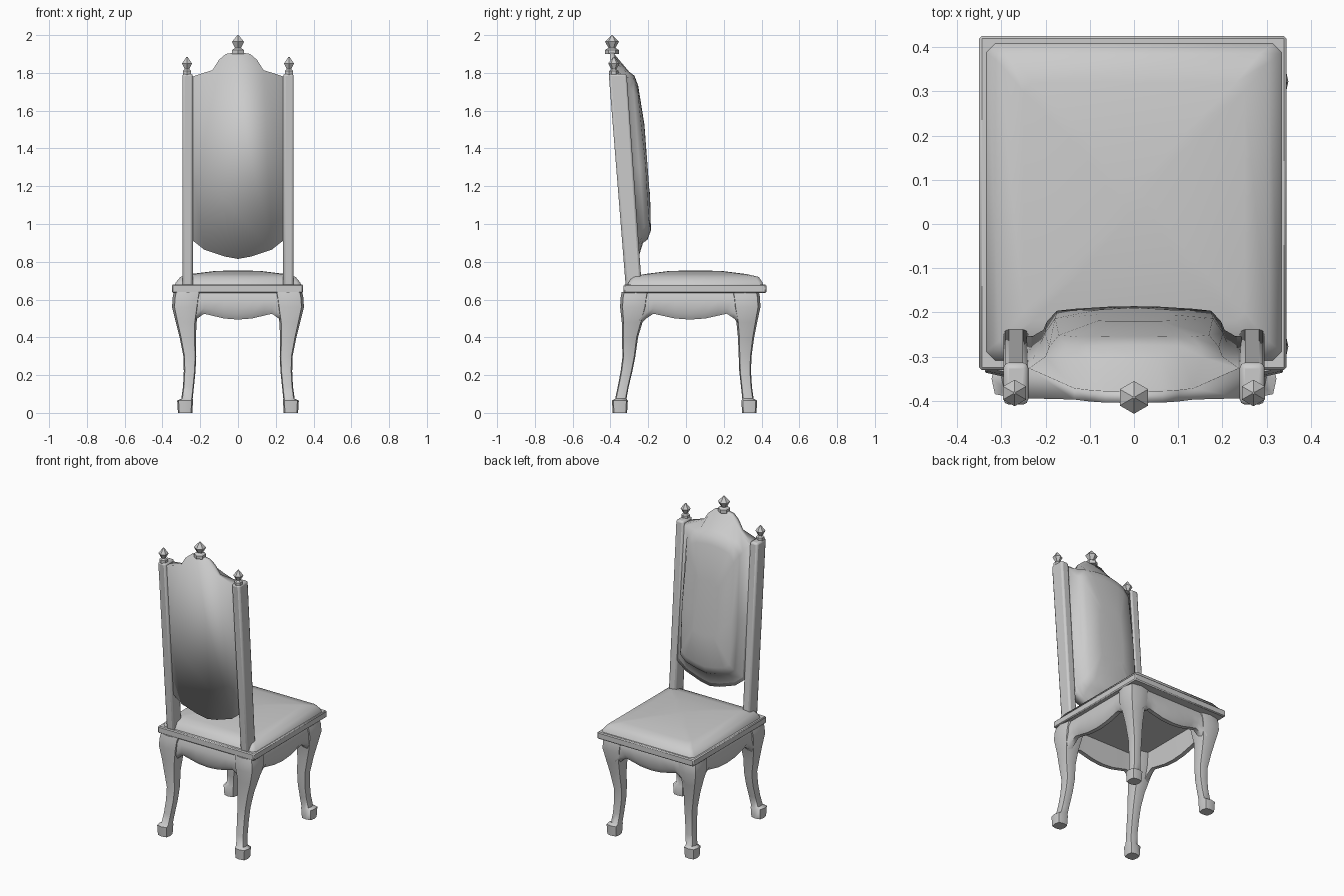
import bpy, bmesh, math
from mathutils import Vector

if "Cube" in bpy.data.objects:
    bpy.data.objects.remove(bpy.data.objects["Cube"])

mat = bpy.data.materials.new("plain_grey")
mat.use_nodes = True
GREY = (0.6, 0.6, 0.6, 1)
mat.diffuse_color = GREY
mat.node_tree.nodes["Principled BSDF"].inputs["Base Color"].default_value = GREY


def loft(name, rings, angle=40):
    """Skin a list of equal-sized closed rings and cap both ends."""
    bm = bmesh.new()
    rows = [[bm.verts.new(p) for p in ring] for ring in rings]
    n = len(rows[0])
    for a, b in zip(rows, rows[1:]):
        for i in range(n):
            j = (i + 1) % n
            bm.faces.new((a[i], a[j], b[j], b[i]))
    bm.faces.new(rows[0][::-1])
    bm.faces.new(rows[-1])
    bmesh.ops.recalc_face_normals(bm, faces=bm.faces)
    me = bpy.data.meshes.new(name)
    bm.to_mesh(me)
    bm.free()
    me.materials.append(mat)
    ob = bpy.data.objects.new(name, me)
    bpy.context.collection.objects.link(ob)
    bpy.ops.object.select_all(action='DESELECT')
    ob.select_set(True)
    bpy.context.view_layer.objects.active = ob
    if angle:
        bpy.ops.object.shade_smooth_by_angle(angle=math.radians(angle))
    else:
        bpy.ops.object.shade_smooth()
    return ob


def bevel(ob, width, segments=1):
    mod = ob.modifiers.new("soft_edges", 'BEVEL')
    mod.width, mod.segments, mod.limit_method = width, segments, 'ANGLE'


def rect(x0, x1, y0, y1, z):
    return [(x0, y0, z), (x1, y0, z), (x1, y1, z), (x0, y1, z)]


# Seat board
board = loft("seat_board", [rect(-.35, .345, -.33, .425, z) for z in (.635, .68)])
bevel(board, .006)


# Seat cushion, a low dome of rounded rectangles
def soft_rect(hx, hy, cy, z, c):
    pts = []
    for sx, sy in ((1, 1), (-1, 1), (-1, -1), (1, -1)):
        ends = [(sx * hx, sy * (hy - c)), (sx * (hx - c), sy * hy)]
        pts += ends if sx * sy > 0 else ends[::-1]
    return [(x, cy + y, z) for x, y in pts]


loft("seat_cushion", [soft_rect(hx, hy, .05, z, .02) for hx, hy, z in
     ((.335, .36, .675), (.33, .355, .69), (.305, .335, .72), (.25, .27, .735),
      (.13, .15, .75), (.03, .03, .755))], 60)

# Curved legs: height, x, front y, back y, half width
LEG = [(0, .28, .335, -.35, .038), (.065, .28, .335, -.35, .042),
       (.075, .27, .328, -.345, .03), (.14, .262, .32, -.332, .029),
       (.22, .256, .313, -.315, .031), (.3, .255, .313, -.302, .034),
       (.4, .266, .318, -.297, .043), (.48, .274, .322, -.285, .055),
       (.56, .277, .322, -.277, .072), (.61, .272, .318, -.272, .074),
       (.64, .266, .312, -.266, .074)]
for side, sx in (("left", 1), ("right", -1)):
    for end, yi in (("front", 2), ("back", 3)):
        rings = []
        for s in LEG:
            ring = []
            for k in range(8):
                a = k * math.pi / 4
                r = s[4] * (1.16 if k % 2 else 1)
                ring.append((sx * s[1] + r * math.cos(a), s[yi] + r * math.sin(a), s[0]))
            rings.append(ring)
        loft(f"{end}_{side}_leg", rings, 55)

# Scalloped aprons: position along half the length, height of lower edge
SCALLOP = [(1, .46), (.86, .5), (.72, .525), (.55, .515), (.3, .5), (0, .494)]
PROFILE = SCALLOP + [(-t, z) for t, z in SCALLOP[-2::-1]]


def apron(name, centre, along, out, half):
    rings = []
    for t, low in PROFILE:
        base = Vector(centre) + Vector(along) * t * half
        section = ((0, .64), (.012, .6), (.01, low + .03), (-.008, low),
                   (-.035, low), (-.045, .64))
        rings.append([base + Vector(out) * d + Vector((0, 0, z)) for d, z in section])
    loft(name, rings, 50)


apron("front_apron", (0, .365, 0), (1, 0, 0), (0, 1, 0), .25)
apron("back_apron", (0, -.315, 0), (1, 0, 0), (0, -1, 0), .25)
for side, sx in (("left", 1), ("right", -1)):
    apron(side + "_apron", (sx * .315, .022, 0), (0, 1, 0), (sx, 0, 0), .27)


# Leaning line of the back
def back_y(z):
    return -.32 - (z - .68) * .08


def finial(name, x, y, z, profile):
    rings = [[(x + r * math.sin(k * math.pi / 3), y + r * math.cos(k * math.pi / 3), z + h)
              for k in range(6)] for h, r in profile]
    loft(name, rings, 30)


# Back posts with finials
for side, sx in (("left", 1), ("right", -1)):
    post = loft(side + "_back_post",
                [rect(sx * .267 - .028, sx * .267 + .028, back_y(z), back_y(z) + d, z)
                 for z, d in ((.67, .085), (1.795, .095))], 50)
    bevel(post, .012, 2)
    finial(side + "_finial", sx * .27, -.382, 1.785,
           ((0, .025), (.025, .025), (.035, .014), (.065, .03), (.1, .003)))
finial("crest_finial", 0, -.392, 1.9,
       ((0, .036), (.022, .036), (.032, .018), (.065, .037), (.1, .003)))

# Back panel: matching half outlines of the rim and the cushion, bottom to top
RIM = [(0, .815), (.07, .828), (.18, .865), (.243, .915), (.243, 1.3), (.243, 1.78),
       (.135, 1.815), (.1, 1.87), (.065, 1.9), (0, 1.912)]
PAD = [(0, .9), (.07, .91), (.16, .93), (.205, .965), (.21, 1.3), (.2, 1.72),
       (.155, 1.775), (.11, 1.79), (.06, 1.8), (0, 1.805)]


def outline(half, depth, bulge=0, scale=1):
    pts = half + [(-x, z) for x, z in half[-2:0:-1]]
    ring = []
    for x, z in pts:
        x, z = x * scale, 1.33 + (z - 1.33) * scale
        ring.append((x, back_y(z) + depth(z) + bulge * (1 - (x / .25) ** 2), z))
    return ring


loft("back_panel", [outline(RIM, lambda z: .014),
                    outline(RIM, lambda z: .04 if z > 1.79 else .085)], 0)
loft("back_cushion", [outline(RIM, lambda z: .035 if z > 1.79 else .08, 0, .985),
                      outline(PAD, lambda z: .1, .01),
                      outline(PAD, lambda z: .117, .018, .96),
                      outline(PAD, lambda z: .128 + .02 * (1 - ((z - 1.3) / .5) ** 2), .018, .85),
                      outline(PAD, lambda z: .15, .018, .4)], 45)
